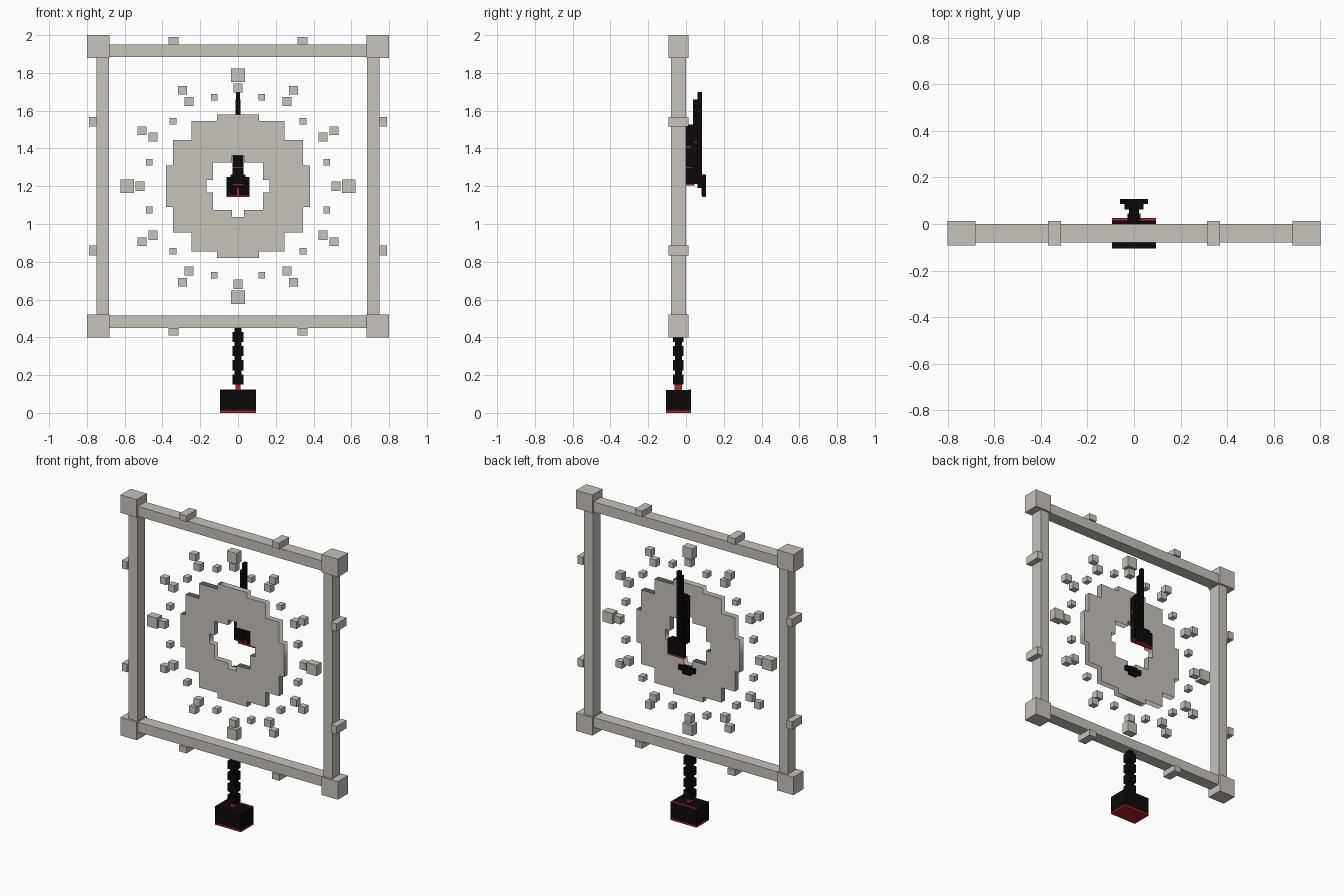
import bpy, math

if "Cube" in bpy.data.objects:
    bpy.data.objects.remove(bpy.data.objects["Cube"])


def material(name, rgb):
    m = bpy.data.materials.new(name)
    m.diffuse_color = (*rgb, 1)
    m.use_nodes = True
    m.node_tree.nodes["Principled BSDF"].inputs["Base Color"].default_value = m.diffuse_color
    return m


STONE = material("pale stone", (0.57, 0.54, 0.5))
BLACK = material("black iron", (0.003, 0.003, 0.003))
RED = material("deep red", (0.42, 0.015, 0.02))
CZ, CY = 1.2, -0.04          # centre height and depth of the frame


def boxes(name, mat, items):
    """One object made of boxes given as (x0, x1, y0, y1, z0, z1)."""
    verts, faces = [], []
    for x0, x1, y0, y1, z0, z1 in items:
        n = len(verts)
        verts += [(x, y, z) for z in (z0, z1)
                  for x, y in ((x0, y0), (x1, y0), (x1, y1), (x0, y1))]
        faces += [[n + i for i in f] for f in (
            (3, 2, 1, 0), (4, 5, 6, 7), (0, 1, 5, 4),
            (1, 2, 6, 5), (2, 3, 7, 6), (3, 0, 4, 7))]
    me = bpy.data.meshes.new(name)
    me.from_pydata(verts, [], faces)
    me.materials.append(mat)
    ob = bpy.data.objects.new(name, me)
    bpy.context.collection.objects.link(ob)
    return ob


def block(x, z, hx, hz, hy):
    """Box centred on the frame plane."""
    return (x - hx, x + hx, CY - hy, CY + hy, z - hz, z + hz)


def slab(hw, y0, y1, z0, z1):
    """Box symmetric in x."""
    return (-hw, hw, y0, y1, z0, z1)


# Square frame: corner blocks, rails, posts and small studs
S = (-1, 1)
boxes("frame_corners", STONE,
      [block(.74 * a, CZ + .74 * b, .06, .06, .053) for a in S for b in S])
boxes("frame_rails", STONE,
      [block(0, CZ + .717 * b, .68, .033, .04) for b in S])
boxes("frame_posts", STONE,
      [block(.717 * a, CZ, .033, .68, .04) for a in S])
boxes("frame_studs", STONE,
      [block(.341 * a, CZ + .77 * b, .027, .02, .053) for a in S for b in S] +
      [block(.77 * a, CZ + .341 * b, .02, .026, .053) for a in S for b in S])


# Stepped ring with a stepped hole
def stepped_loop(steps):
    q = []
    for i, (x, z) in enumerate(steps):
        if i:
            q.append((x, steps[i - 1][1]))
        q.append((x, z))
    q2 = [(-x, z) for x, z in reversed(q)]
    return q + q2 + [(-x, -z) for x, z in q] + [(-x, -z) for x, z in q2]


cu = bpy.data.curves.new("ring", 'CURVE')
cu.dimensions, cu.fill_mode, cu.extrude = '2D', 'BOTH', .02
for steps in ([(.38, .11), (.345, .246), (.246, .345), (.11, .38)],
              [(.166, .032), (.132, .126), (.032, .162)]):
    pts = stepped_loop(steps)
    sp = cu.splines.new('POLY')
    sp.points.add(len(pts) - 1)
    for p, (x, z) in zip(sp.points, pts):
        p.co = (x, z, 0, 1)
    sp.use_cyclic_u = True
cu.materials.append(STONE)
ring = bpy.data.objects.new("stepped_ring", cu)
bpy.context.collection.objects.link(ring)
ring.location = (0, CY, CZ)
ring.rotation_euler = (math.pi / 2, 0, 0)
bpy.context.view_layer.objects.active = ring
ring.select_set(True)
bpy.ops.object.convert(target='MESH')

# Floating cubes: two per hour direction, one between hours
cubes = []
for k in range(24):
    a = math.radians(15 * k)
    if k % 2:
        rings = [(.487, .0175)]
    else:
        rings = [(.587, .036 if k % 6 == 0 else .023), (.519, .024)]
    for r, h in rings:
        cubes.append(block(r * math.cos(a), CZ + r * math.sin(a), h, h,
                           .026 if h > .03 else .021))
boxes("floating_cubes", STONE, cubes)

# Blade behind the ring
boxes("blade", BLACK, [
    slab(.028, 0, .045, 1.213, 1.515),
    slab(.022, .01, .064, 1.213, 1.527),
    slab(.012, .036, .064, 1.213, 1.66),
    slab(.011, .06, .085, 1.19, 1.70)])
boxes("blade_guard", BLACK, [
    slab(.06, .086, .107, 1.152, 1.25),
    slab(.04, .084, .107, 1.25, 1.263),
    slab(.04, .062, .09, 1.19, 1.25)])
boxes("blade_trim", RED, [
    slab(.028, 0, .045, 1.205, 1.213),
    slab(.06, .086, .107, 1.142, 1.152),
    slab(.006, .082, .087, 1.152, 1.2),
    slab(.0285, -.001, .03, 1.296, 1.302),
    slab(.0285, -.001, .024, 1.406, 1.412),
    slab(.0225, .046, .058, 1.428, 1.438)])

# Small ornament on the back of the ring
boxes("ring_ornament", BLACK, [
    slab(.06, -.02, 0, 1.0, 1.03),
    slab(.03, -.02, .0, .98, 1.036)])

# Beaded stem under the frame
boxes("stem_beads", BLACK,
      [block(0, .177 + .075 * i, .028, .027, .028) for i in range(4)])
boxes("stem_core", BLACK, [block(0, .305, .018, .155, .018)])
boxes("stem_collar", RED, [block(0, .136, .012, .014, .02)])

# Base block with red lower rim and rear edge
boxes("base", BLACK, [block(0, .067, .095, .055, .066)])
boxes("base_trim", RED, [
    block(0, .006, .095, .006, .066),
    slab(.095, .014, .0265, .12, .123)])
